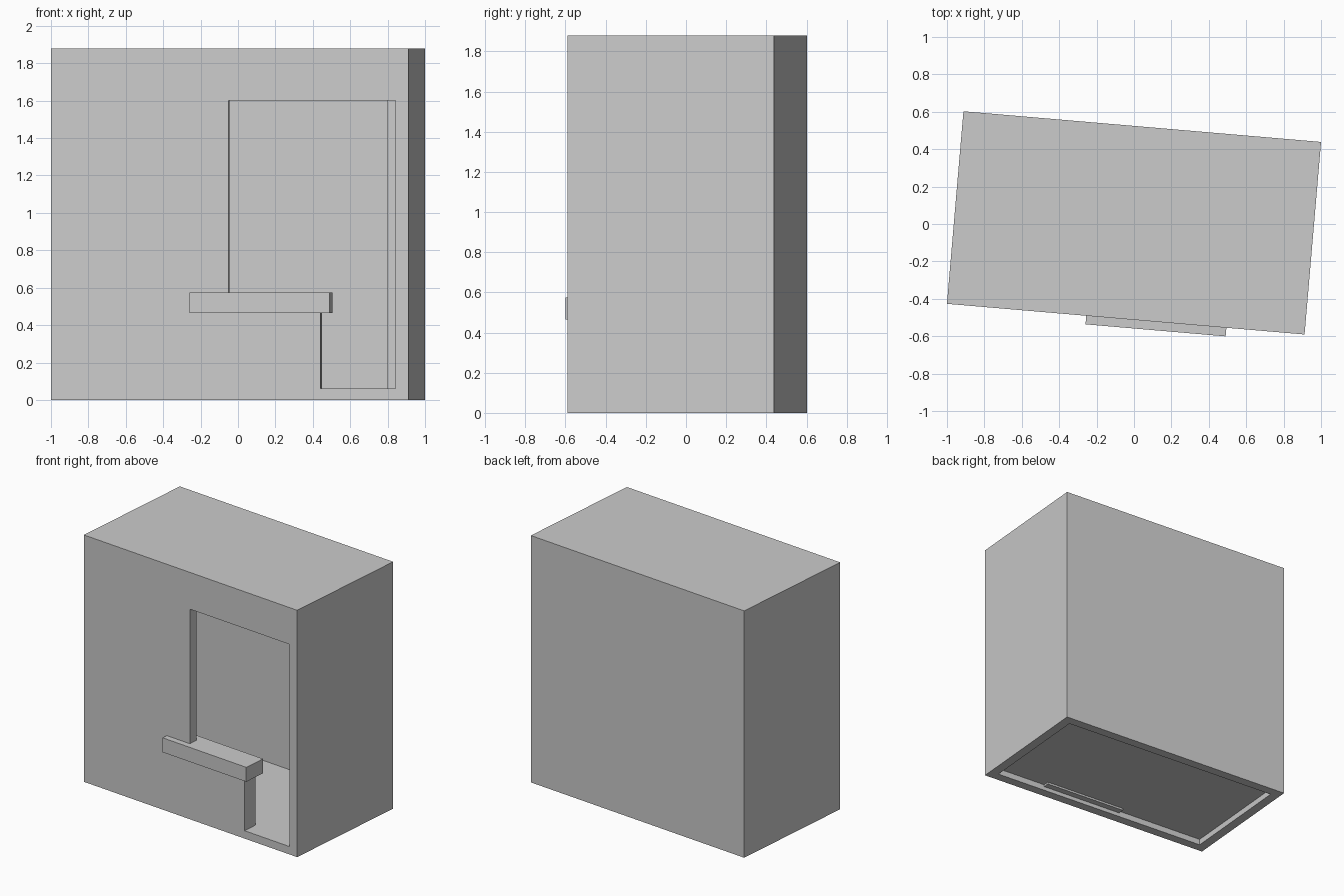
import bpy
import math
from mathutils import Matrix

if "Cube" in bpy.data.objects:
    bpy.data.objects.remove(bpy.data.objects["Cube"])

# Whole booth is turned slightly about z
PLACE = Matrix.Translation((0, 0.006, 0)) @ Matrix.Rotation(math.radians(-4.9), 4, 'Z')
W, D, H, T = 1.919, 1.033, 1.88, 0.07
HX, HY = W / 2, D / 2


def box(name, x, y, z):
    """Axis-aligned box in booth space from (min, max) ranges."""
    verts = [(a, b, c) for c in z for b in y for a in x]
    faces = [(0, 2, 3, 1), (4, 5, 7, 6), (0, 1, 5, 4),
             (2, 6, 7, 3), (0, 4, 6, 2), (1, 3, 7, 5)]
    mesh = bpy.data.meshes.new(name)
    mesh.from_pydata(verts, [], faces)
    mesh.transform(PLACE)
    ob = bpy.data.objects.new(name, mesh)
    bpy.context.collection.objects.link(ob)
    return ob


def cut(target, cutters):
    """Subtract the cutters, bake the result and delete them."""
    for c in cutters:
        c.hide_render = True
        m = target.modifiers.new("cut", 'BOOLEAN')
        m.operation, m.solver, m.object = 'DIFFERENCE', 'EXACT', c
    dg = bpy.context.evaluated_depsgraph_get()
    mesh = bpy.data.meshes.new_from_object(target.evaluated_get(dg))
    target.modifiers.clear()
    target.data = mesh
    for c in cutters:
        bpy.data.objects.remove(c)


# Hollow shell: room, shallow recess under the floor, front opening
shell = box("booth_shell", (-HX, HX), (-HY, HY), (0, H))
inner_x, inner_y = (-HX + T, HX - T), (-HY + T, HY - T)
cut(shell, [
    box("room_cutter", inner_x, inner_y, (0.06, H - T)),
    box("base_recess_cutter", inner_x, inner_y, (-0.1, 0.045)),
    box("opening_cutter", (-0.006, HX - T), (-HY - 0.1, -HY + T + 0.02), (0.06, 1.6)),
])

# Low panel closing the opening beneath the counter
box("counter_panel", (-0.177, 0.486), (-HY - 0.001, -HY + 0.117), (0.03, 0.47))

# Counter slab overhanging the front
box("counter_top", (-0.212, 0.54), (-HY - 0.046, -HY + 0.135), (0.465, 0.575))

# Door leaf folded back along the right inner wall
box("open_door", (0.841, HX - T - 0.002), (-HY + T, -HY + T + 0.4), (0.062, 1.6))
